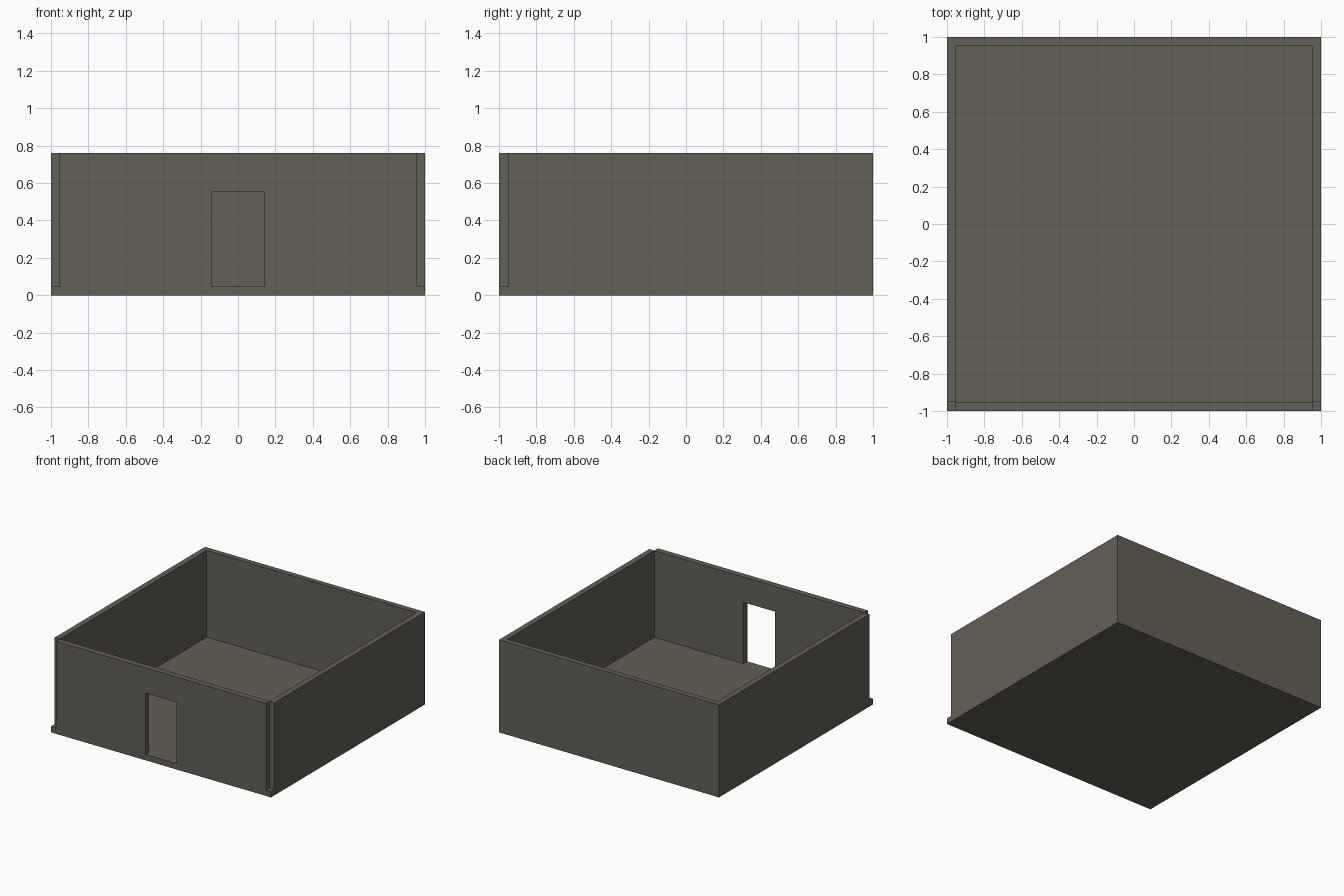
import bpy
import bmesh
from mathutils import Vector

if "Cube" in bpy.data.objects:
    bpy.data.objects.remove(bpy.data.objects["Cube"])

H = 0.76        # total height
FLOOR = 0.048   # slab thickness

stone = bpy.data.materials.new("warm_grey_stone")
stone.diffuse_color = (0.127, 0.115, 0.094, 1)
stone.use_nodes = True
stone.node_tree.nodes["Principled BSDF"].inputs["Base Color"].default_value = stone.diffuse_color


def box(name, lo, hi):
    """Axis-aligned box between two corners."""
    lo, hi = Vector(lo), Vector(hi)
    bm = bmesh.new()
    bmesh.ops.create_cube(bm, size=1)
    for v in bm.verts:
        v.co = Vector(((lo[i] + hi[i]) / 2 + v.co[i] * (hi[i] - lo[i])) for i in range(3))
    mesh = bpy.data.meshes.new(name)
    bm.to_mesh(mesh)
    bm.free()
    ob = bpy.data.objects.new(name, mesh)
    bpy.context.collection.objects.link(ob)
    mesh.materials.append(stone)
    return ob


def cut(target, cutter):
    """Subtract the cutter, apply, and remove it."""
    mod = target.modifiers.new("cut", 'BOOLEAN')
    mod.operation = 'DIFFERENCE'
    mod.solver = 'EXACT'
    mod.object = cutter
    bpy.context.view_layer.objects.active = target
    bpy.ops.object.modifier_apply(modifier=mod.name)
    bpy.data.objects.remove(cutter)


# Solid block that becomes the floor slab and four walls
room = box("room_shell", (-1, -1, 0), (1, 1, H))

# Hollow interior, open at the top
cut(room, box("interior_cutter", (-0.953, -0.951, FLOOR), (0.953, 0.955, H + 0.5)))

# Doorway in the front wall
cut(room, box("doorway_cutter", (-0.142, -1.2, FLOOR), (0.142, -0.9, 0.552)))

# Square notches at the two front corners, above the slab
for s in (-1, 1):
    x0, x1 = sorted((s * 0.954, s * 1.2))
    cut(room, box("corner_cutter", (x0, -1.2, FLOOR), (x1, -0.952, H + 0.5)))
